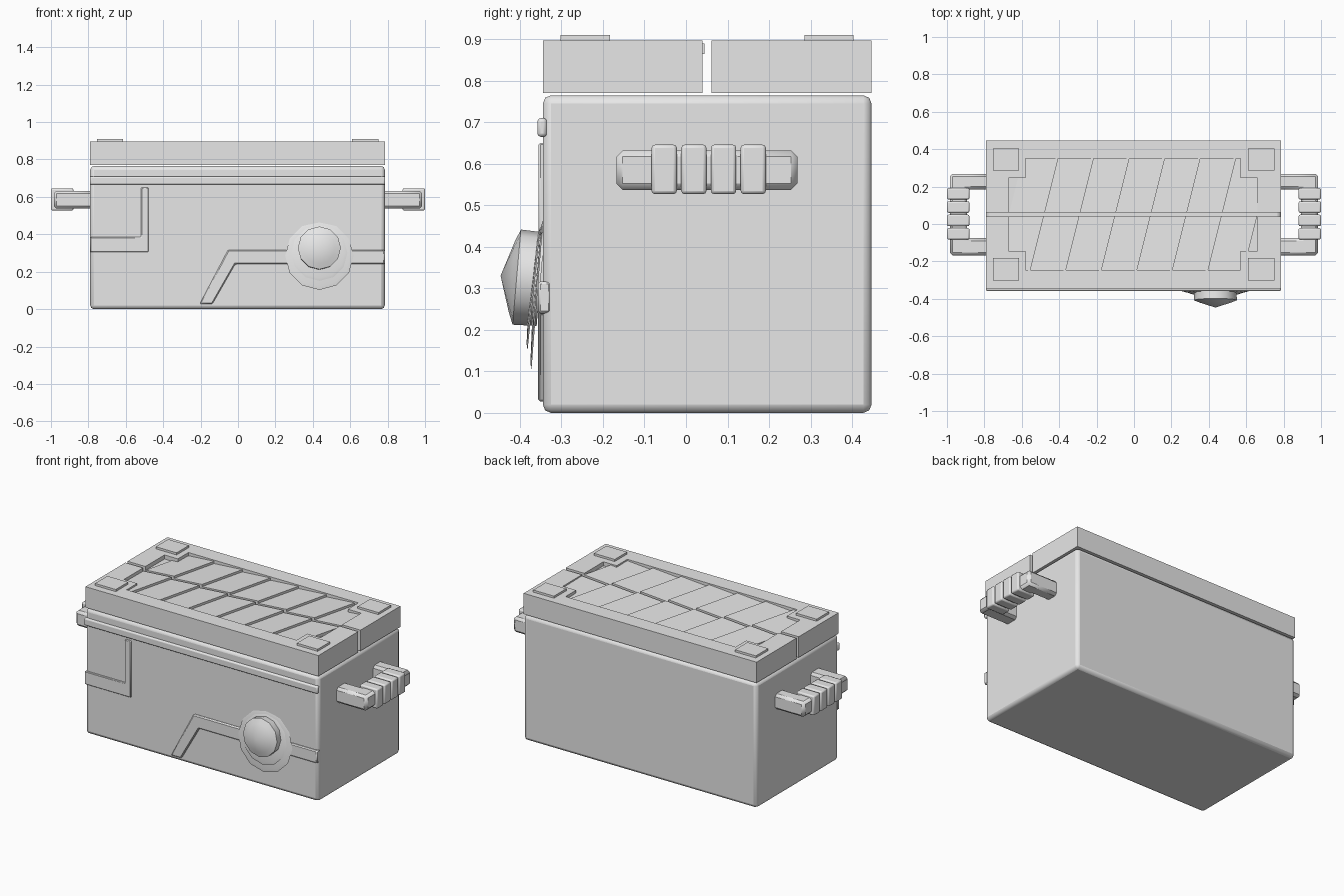
import bpy, bmesh, math
from mathutils import Matrix, Vector

if "Cube" in bpy.data.objects:
    bpy.data.objects.remove(bpy.data.objects["Cube"])

grey = bpy.data.materials.new("light_grey")
grey.diffuse_color = (0.8, 0.8, 0.8, 1)
grey.use_nodes = True
grey.node_tree.nodes["Principled BSDF"].inputs["Base Color"].default_value = grey.diffuse_color


def finish(name, bm, bevel=0, segments=1):
    bmesh.ops.recalc_face_normals(bm, faces=bm.faces[:])
    mesh = bpy.data.meshes.new(name)
    bm.to_mesh(mesh)
    bm.free()
    ob = bpy.data.objects.new(name, mesh)
    bpy.context.collection.objects.link(ob)
    mesh.materials.append(grey)
    if bevel:
        mod = ob.modifiers.new("bevel", 'BEVEL')
        mod.width, mod.segments = bevel, segments
        mod.limit_method = 'ANGLE'
    bpy.context.view_layer.objects.active = ob
    ob.select_set(True)
    bpy.ops.object.shade_smooth_by_angle(angle=math.radians(35))
    ob.select_set(False)
    return ob


def box(name, x, y, z, bevel=0, segments=1):
    bm = bmesh.new()
    bmesh.ops.create_cube(bm, size=1)
    for v in bm.verts:
        v.co = [(a + b) / 2 + c * (b - a) for (a, b), c in zip((x, y, z), v.co)]
    return finish(name, bm, bevel, segments)


def prism(name, points, low, high, place, bevel=0):
    """Extrude a 2D outline; place maps (u, v, depth) to a 3D point."""
    bm = bmesh.new()
    face = bm.faces.new([bm.verts.new(place(u, v, low)) for u, v in points])
    move = Vector(place(0, 0, high)) - Vector(place(0, 0, low))
    ext = bmesh.ops.extrude_face_region(bm, geom=[face])
    bmesh.ops.translate(bm, vec=move,
                        verts=[g for g in ext["geom"] if isinstance(g, bmesh.types.BMVert)])
    return finish(name, bm, bevel)


X0, X1, YF, YB = -0.79, 0.785, -0.345, 0.447

# Main chest
box("body", (X0, X1), (YF, YB), (0, 0.765), 0.02, 2)

# Two lid halves, mirrored about the seam
outline = [(X0, YF), (X1, YF), (X1, 0.04), (0.66, 0.04), (0.66, -0.145), (0.57, -0.145),
           (0.57, -0.247), (-0.58, -0.247), (-0.58, -0.145), (-0.67, -0.145),
           (-0.67, 0.04), (X0, 0.04)]
for side, flip in (("front", False), ("back", True)):
    def my(y):
        return 0.102 - y if flip else y

    def flat(u, v, d):
        return (u, my(v), d)

    prism(side + "_lid_rim", outline, 0.77, 0.897, flat)
    box(side + "_lid_panel", (-0.70, 0.69), sorted((my(-0.27), my(0.04))), (0.775, 0.872))
    # Slanted ribs in the recess, each rising gently to one side
    bm = bmesh.new()
    pitch, skew = 0.19, 0.25
    ya, yb = sorted((my(-0.255), my(0.044 if not flip else 0.04)))
    for i in range(7):
        a = -0.69 + i * pitch
        b = a + pitch
        ring = []
        for y in (ya, yb):
            dx = (y - 0.05) * skew + 0.02
            ring.append([bm.verts.new((min(max(x + dx, -0.72), 0.71), y, z)) for x, z in
                         ((a, 0.865), (b, 0.865), (b, 0.890), (a, 0.876))])
        p, q = ring
        bm.faces.new(p)
        bm.faces.new(q)
        for k in range(4):
            n = (k + 1) % 4
            bm.faces.new((p[k], p[n], q[n], q[k]))
    finish(side + "_lid_ribs", bm)
    # Corner pads
    for end, xs in (("left", (-0.755, -0.615)), ("right", (0.61, 0.75))):
        box(f"{side}_{end}_corner_pad", xs, sorted((my(-0.302), my(-0.183))), (0.88, 0.91))


# Raised trim on the front
def front(u, v, d):
    return (u, -d, v)


box("upper_trim", (X0 - 0.002, X1 + 0.002), (-0.358, -0.335), (0.665, 0.71), 0.008, 2)
prism("corner_trim", [(X0, 0.305), (-0.478, 0.305), (-0.478, 0.65), (-0.518, 0.65),
                      (-0.518, 0.385), (X0, 0.385)], 0.33, 0.355, front, 0.004)
prism("lower_trim", [(-0.205, 0.027), (-0.137, 0.027), (-0.015, 0.24), (X1, 0.24),
                     (X1, 0.317), (-0.053, 0.317)], 0.325, 0.357, front, 0.006)


# Tilted knob on thin backing discs: each profile is (radius, depth) along the axis
def turned(name, centre, tilt, profile, sides):
    bm = bmesh.new()
    mat = Matrix.Translation(centre) @ Matrix.Rotation(math.radians(90 + tilt), 4, 'X')
    rings = []
    for r, d in profile:
        count = sides if r else 1
        rings.append([bm.verts.new(mat @ Vector((r * math.cos(t * math.tau / sides),
                                                 r * math.sin(t * math.tau / sides), d)))
                      for t in range(count)])
    bm.faces.new(rings[0])
    for lo, hi in zip(rings, rings[1:]):
        for k in range(sides):
            n = (k + 1) % sides
            if len(hi) == 1:
                bm.faces.new((lo[k], lo[n], hi[0]))
            else:
                bm.faces.new((lo[k], lo[n], hi[n], hi[k]))
    return finish(name, bm)


turned("large_disc", (0.435, -0.358, 0.285), -4.5, [(0.183, 0), (0.165, 0.004), (0, 0.010)], 12)
turned("small_disc", (0.435, -0.366, 0.30), -6, [(0.15, 0), (0.135, 0.004), (0, 0.012)], 12)
turned("knob", (0.435, -0.350, 0.322), -5,
       [(0.113, 0), (0.115, 0.058), (0.085, 0.070), (0, 0.097)], 12)

# Side handles: bracket with four grip blocks, mirrored left and right
for side, s in (("left", -1), ("right", 1)):
    def flat_side(u, v, d):
        return (s * u, v, d)

    prism(side + "_handle", [(0.77, -0.168), (0.985, -0.168), (0.985, 0.268), (0.77, 0.268),
                             (0.77, 0.185), (0.892, 0.185), (0.892, -0.075), (0.77, -0.075)],
          0.537, 0.632, flat_side, 0.015)
    for i in range(4):
        y = -0.083 + i * 0.0715
        box(f"{side}_grip_{i + 1}", sorted((s * 0.88, s * 1.0)), (y, y + 0.061),
            (0.527, 0.646), 0.008, 2)
